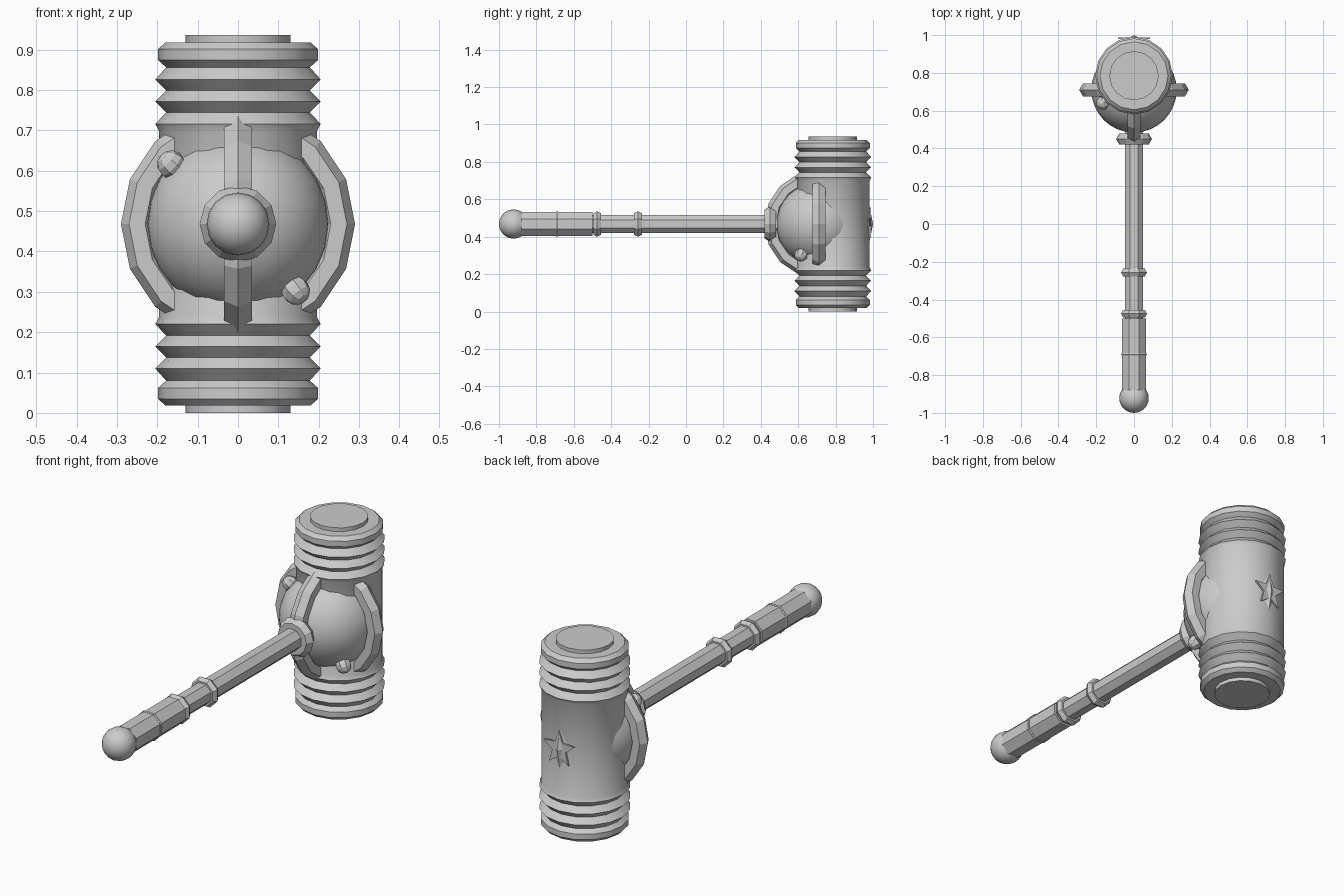
import bpy, bmesh
from math import sin, cos, pi, radians
from mathutils import Matrix, Vector

cube = bpy.data.objects.get("Cube")
if cube:
    bpy.data.objects.remove(cube)

metal = bpy.data.materials.new("grey metal")
metal.use_nodes = True
GREY = (0.6, 0.6, 0.6, 1)
metal.diffuse_color = GREY
metal.node_tree.nodes["Principled BSDF"].inputs["Base Color"].default_value = GREY

MID = 0.468                      # height of the handle axis
HUB = Vector((0, 0.71, MID))     # centre of the ball hub
TO_Y = Matrix.Rotation(radians(-90), 4, 'X')
TO_X = Matrix.Rotation(radians(90), 4, 'Y')


def finish(bm, name, matrix, smooth):
    bmesh.ops.recalc_face_normals(bm, faces=bm.faces)
    mesh = bpy.data.meshes.new(name)
    bm.to_mesh(mesh)
    bm.free()
    mesh.transform(matrix)
    mesh.materials.append(metal)
    obj = bpy.data.objects.new(name, mesh)
    bpy.context.collection.objects.link(obj)
    if smooth:
        bpy.ops.object.select_all(action='DESELECT')
        obj.select_set(True)
        bpy.context.view_layer.objects.active = obj
        bpy.ops.object.shade_smooth_by_angle(angle=radians(30))
    return obj


def lathe(name, profile, sides, matrix, closed=False, smooth=False, turn=0.0):
    """Revolve (radius, height) points about z; open profiles get end caps."""
    bm = bmesh.new()
    rings = []
    for r, h in profile:
        angles = [2 * pi * (i + turn) / sides for i in range(sides)]
        rings.append([bm.verts.new((r * cos(a), r * sin(a), h)) for a in angles])
    pairs = list(zip(rings, rings[1:]))
    if closed:
        pairs.append((rings[-1], rings[0]))
    else:
        bm.faces.new(rings[0])
        bm.faces.new(rings[-1])
    for low, high in pairs:
        for i in range(sides):
            j = (i + 1) % sides
            bm.faces.new((low[i], low[j], high[j], high[i]))
    return finish(bm, name, matrix, smooth)


def hoop(name, major, minor, sides, matrix, turn=0.0):
    """Ring with a hexagonal section, its ridge facing outward."""
    section = [(major + minor * cos(k * pi / 3), minor * sin(k * pi / 3)) for k in range(6)]
    return lathe(name, section, sides, matrix, closed=True, turn=turn)


def ball(name, radius, segments, rings, matrix, smooth=True):
    bm = bmesh.new()
    bmesh.ops.create_uvsphere(bm, u_segments=segments, v_segments=rings, radius=radius)
    return finish(bm, name, matrix, smooth)


def on_handle(y):
    return Matrix.Translation((0, y, MID)) @ TO_Y


# Hammer head: ribbed ends mirrored about the middle
end = [(0.13, 0), (0.13, 0.018), (0.18, 0.018), (0.198, 0.035), (0.198, 0.062), (0.178, 0.08)]
for peak in (0.11, 0.165, 0.22):
    end += [(0.205, peak), (0.178, peak + 0.027)]
end[-1] = (0.196, 0.237)
profile = end + [(r, 2 * MID - z) for r, z in reversed(end)]
lathe("hammer_head", profile, 16, Matrix.Translation((0, 0.785, 0)), smooth=True)

# Ball hub with two crossing hoops
ball("ball_hub", 0.226, 24, 16, Matrix.Translation(HUB) @ TO_Y)
hoop("side_hoop", 0.25, 0.04, 16, Matrix.Translation(HUB) @ TO_Y)
hoop("front_hoop", 0.25, 0.04, 16, Matrix.Translation(HUB) @ TO_X)

# Studs on the hub
for name, offset in (("upper_stud", (-0.165, -0.07, 0.147)), ("lower_stud", (0.143, -0.095, -0.165))):
    offset = Vector(offset)
    aim = offset.to_track_quat('Z', 'Y').to_matrix().to_4x4()
    ball(name, 0.036, 8, 6, Matrix.Translation(HUB + offset) @ aim, smooth=False)

# Handle, grip and pommel
lathe("handle_shaft", [(0.053, -0.55), (0.053, 0.55)], 8, on_handle(0), turn=0.5)
lathe("handle_grip", [(0.069, -0.88), (0.069, -0.5)], 8, on_handle(0), turn=0.5)
hoop("handle_collar", 0.06, 0.035, 12, on_handle(0.45))
for name, y in (("upper_handle_ring", -0.257), ("lower_handle_ring", -0.475)):
    hoop(name, 0.05, 0.024, 8, on_handle(y), turn=0.5)
hoop("grip_band", 0.067, 0.007, 8, on_handle(-0.69), turn=0.5)
ball("pommel", 0.078, 16, 12, on_handle(-0.922))

# Star plate on the back of the head
bm = bmesh.new()
points = []
for k in range(10):
    r = 0.038 if k % 2 else 0.088
    points.append(bm.verts.new((r * sin(k * pi / 5), 0, r * cos(k * pi / 5))))
face = bm.faces.new(points)
back = bmesh.ops.extrude_face_region(bm, geom=[face])
moved = [v for v in back["geom"] if isinstance(v, bmesh.types.BMVert)]
bmesh.ops.translate(bm, verts=moved, vec=(0, 0.009, 0))
finish(bm, "back_star", Matrix.Translation((0, 0.979, MID)), False)
